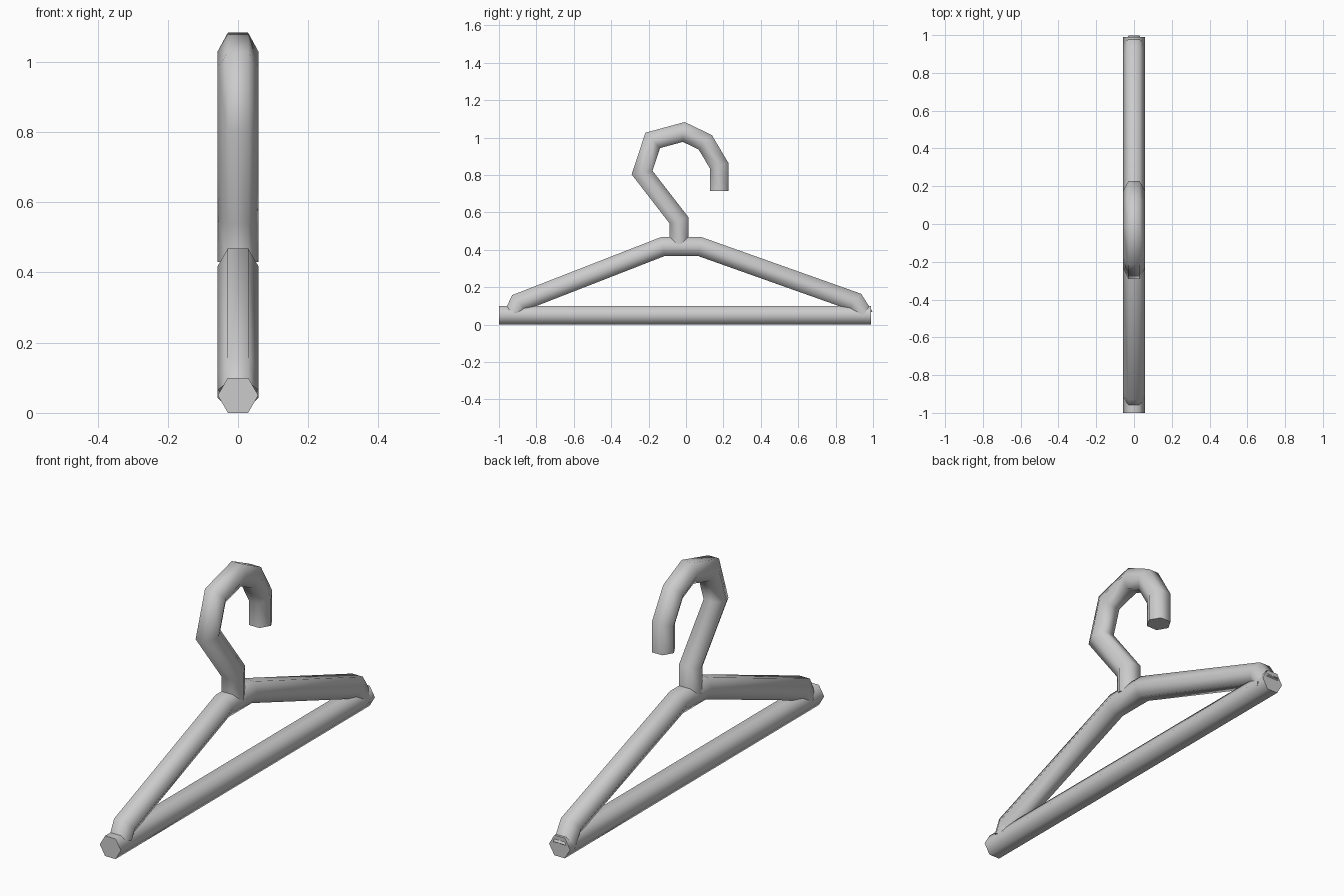
import bpy, bmesh, math
from mathutils import Vector

if "Cube" in bpy.data.objects:
    bpy.data.objects.remove(bpy.data.objects["Cube"])

R = 0.0577  # hexagon corner radius (0.1 across the flats)


def hex_tube(name, path, radius=R):
    """Sweep a capped hexagon along (y, z) points with mitred corners."""
    pts = [Vector(p) for p in path]
    dirs = [(b - a).normalized() for a, b in zip(pts, pts[1:])]
    bm = bmesh.new()
    rings = []
    for i, p in enumerate(pts):
        d0, d1 = dirs[max(i - 1, 0)], dirs[min(i, len(dirs) - 1)]
        t = (d0 + d1).normalized()
        n = Vector((-t.y, t.x)) / t.dot(d1)   # stretched for the mitre
        ring = []
        for k in range(6):
            a = k * math.pi / 3
            q = p + n * radius * math.sin(a)
            ring.append(bm.verts.new((radius * math.cos(a), q.x, q.y)))
        rings.append(ring)
    for r0, r1 in zip(rings, rings[1:]):
        for k in range(6):
            j = (k + 1) % 6
            bm.faces.new((r0[k], r0[j], r1[j], r1[k]))
    bm.faces.new(rings[0])
    bm.faces.new(rings[-1])
    bmesh.ops.recalc_face_normals(bm, faces=bm.faces[:])
    mesh = bpy.data.meshes.new(name)
    bm.to_mesh(mesh)
    bm.free()
    ob = bpy.data.objects.new(name, mesh)
    bpy.context.collection.objects.link(ob)
    bpy.ops.object.select_all(action='DESELECT')
    ob.select_set(True)
    bpy.context.view_layer.objects.active = ob
    bpy.ops.object.shade_smooth_by_angle(angle=math.radians(65))
    return ob


# Straight trouser bar along the bottom
hex_tube("bottom_bar", [(-1.0, 0.05), (0.99, 0.05)])

# Sloping shoulders, flat in the middle, turned down into the bar
hex_tube("shoulder_arms", [(-0.918, 0.065), (-0.892, 0.118), (-0.125, 0.417),
                           (0.075, 0.417), (0.903, 0.123), (0.954, 0.043)], 0.0585)

# Neck and faceted hook
hex_tube("hook", [(-0.037, 0.43), (-0.037, 0.557), (-0.235, 0.813), (-0.178, 0.985),
                  (-0.012, 1.03), (0.103, 0.975), (0.177, 0.85), (0.177, 0.715)])
